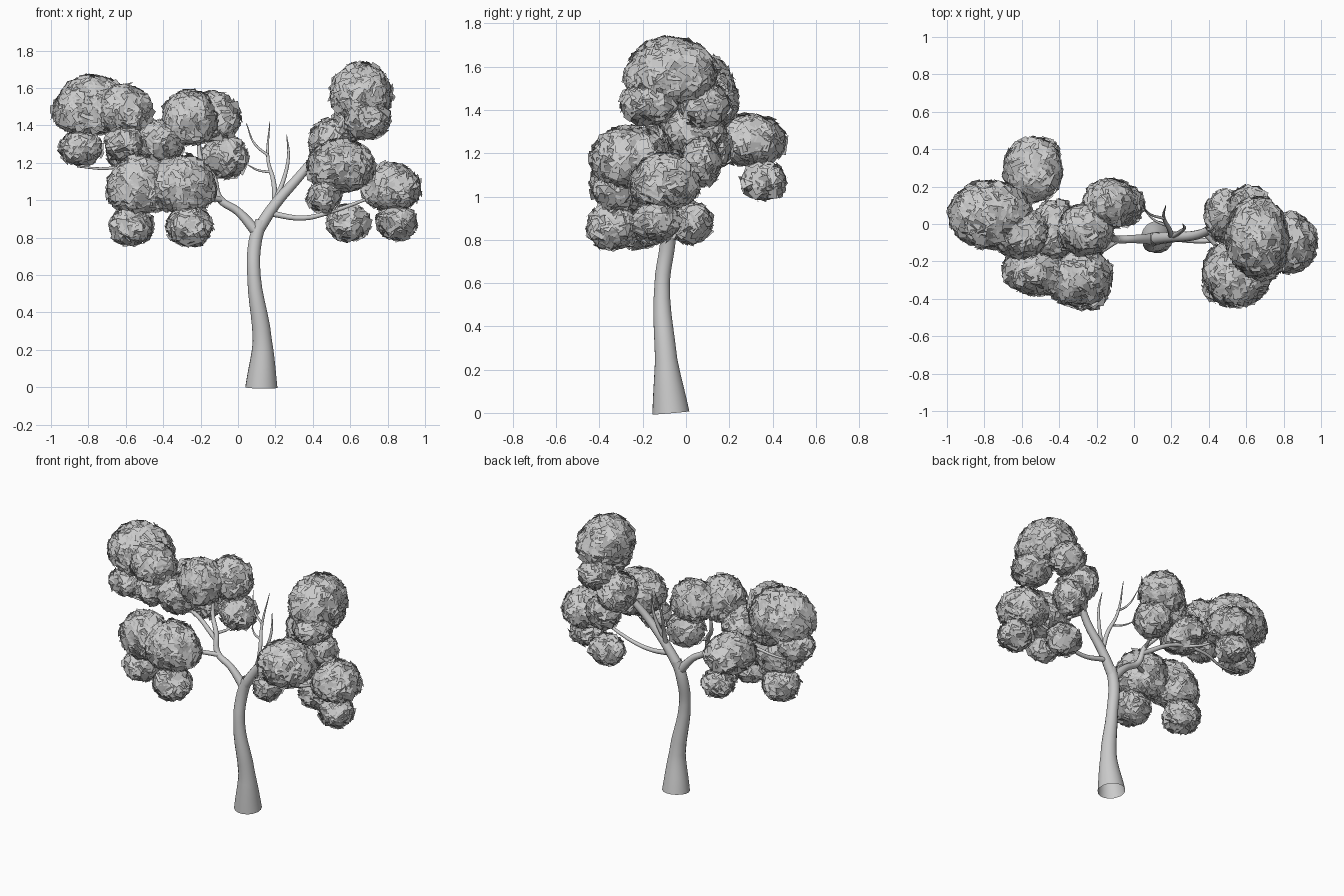
import bpy, bmesh, math, random
from mathutils import Vector, Matrix

random.seed(4)
cube = bpy.data.objects.get("Cube")
if cube:
    bpy.data.objects.remove(cube, do_unlink=True)

GREY = (0.6, 0.6, 0.6, 1)
mat = bpy.data.materials.new("plain grey")
mat.use_nodes = True
mat.diffuse_color = GREY
mat.node_tree.nodes["Principled BSDF"].inputs["Base Color"].default_value = GREY


def limb(name, points, sides=3):
    """Smooth tapering tube through (x, y, z, radius) points, open at its ends."""
    curve = bpy.data.curves.new(name, 'CURVE')
    curve.dimensions = '3D'
    curve.bevel_depth = 1.0
    curve.bevel_resolution = sides
    curve.resolution_u = 5
    spline = curve.splines.new('BEZIER')
    spline.bezier_points.add(len(points) - 1)
    for bp, (x, y, z, r) in zip(spline.bezier_points, points):
        bp.co = (x, y, z)
        bp.radius = r
        bp.handle_left_type = bp.handle_right_type = 'AUTO'
    ob = bpy.data.objects.new(name, curve)
    bpy.context.collection.objects.link(ob)
    bpy.ops.object.select_all(action='DESELECT')
    ob.select_set(True)
    bpy.context.view_layer.objects.active = ob
    bpy.ops.object.convert(target='MESH')
    ob = bpy.context.object
    ob.data.materials.clear()
    ob.data.materials.append(mat)
    bpy.ops.object.shade_smooth_by_angle(angle=math.radians(60))


def foliage(name, centre, radii, under=1.0, leaf=0.034):
    """Rounded clump: a core covered with overlapping, slightly tilted leaf plates."""
    centre, radii = Vector(centre), Vector(radii) - Vector((0.012,) * 3)

    def surface(d, k=1.0):
        drop = under if d.z < 0 else 1.0
        return centre + Vector((d.x * radii.x, d.y * radii.y, d.z * radii.z * drop)) * k

    bm = bmesh.new()
    bmesh.ops.create_icosphere(bm, subdivisions=3, radius=1)
    for v in bm.verts:
        v.co = surface(v.co.normalized(), random.uniform(0.93, 0.99))
    mean = (radii.x + radii.y + radii.z) / 3
    count = int(4.5 * math.pi * mean ** 2 / leaf ** 2)
    for i in range(count):
        # Even spiral spread of leaf plates
        z = 1 - 2 * (i + 0.5) / count
        ring, a = math.sqrt(1 - z * z), i * 2.39996
        d = Vector((ring * math.cos(a), ring * math.sin(a), z))
        normal = Vector((d.x / radii.x, d.y / radii.y, d.z / radii.z)).normalized()
        tilt = Vector([random.uniform(-0.35, 0.35) for _ in range(3)])
        frame = (normal + tilt).to_track_quat('Z', 'Y').to_matrix()
        frame = frame @ Matrix.Rotation(random.uniform(0, math.tau), 3, 'Z')
        p = surface(d, random.uniform(0.97, 1.02))
        size = leaf * random.uniform(0.75, 1.1)
        corners = [(-size, -size * 0.7), (size, -size * 0.7), (size, size * 0.7), (-size, size * 0.7)]
        face = bm.faces.new([bm.verts.new(p + frame @ Vector((u, v, 0))) for u, v in corners])
        face.normal_update()
    mesh = bpy.data.meshes.new(name)
    bm.to_mesh(mesh)
    bm.free()
    mesh.materials.append(mat)
    bpy.context.collection.objects.link(bpy.data.objects.new(name, mesh))


# Trunk
limb("trunk", [(.125, -.07, 0, .087), (.13, -.092, .25, .052), (.085, -.11, .6, .036),
               (.092, -.085, .78, .036), (.125, -.075, .89, .033)], 6)

# Main limbs
limb("right_limb", [(.1, -.08, .83, .034), (.2, -.07, .98, .029), (.33, -.06, 1.13, .025),
                    (.45, -.02, 1.28, .02), (.64, -.04, 1.52, .008)], 4)
limb("left_limb", [(.1, -.08, .83, .03), (0, -.08, .94, .022), (-.1, -.08, 1.01, .02),
                   (-.13, -.05, 1.12, .016), (-.2, .01, 1.22, .013), (-.2, .04, 1.4, .006)], 4)

# Side branches
limb("right_low_branch", [(.17, -.07, .93, .017), (.35, -.09, .905, .014),
                          (.5, -.08, .94, .012), (.8, -.1, 1.05, .006)])
limb("right_front_branch", [(.38, -.05, 1.18, .014), (.46, -.14, 1.15, .011), (.55, -.26, 1.18, .006)])
limb("left_front_branch", [(-.08, -.08, 1.0, .016), (-.22, -.17, 1.03, .013), (-.42, -.26, 1.08, .006)])
limb("left_long_branch", [(-.12, -.06, 1.08, .016), (-.35, 0, 1.2, .013),
                          (-.55, .03, 1.2, .01), (-.7, .01, 1.17, .008), (-.86, 0, 1.18, .005)])
limb("left_back_branch", [(-.4, .01, 1.2, .01), (-.48, .15, 1.19, .008), (-.55, .28, 1.25, .004)])
limb("left_top_branch", [(-.5, .02, 1.2, .01), (-.62, .02, 1.3, .008), (-.72, .02, 1.47, .004)])
limb("inner_branch", [(-.13, -.04, 1.12, .01), (-.09, .05, 1.14, .008), (-.07, .1, 1.22, .004)])

# Bare twigs
limb("tall_twig", [(.2, -.07, .98, .016), (.19, -.03, 1.1, .013), (.16, .03, 1.22, .009), (.17, .1, 1.42, .002)])
limb("right_twig", [(.2, -.07, 1.0, .014), (.25, -.04, 1.13, .011), (.27, -.02, 1.24, .008), (.26, 0, 1.35, .002)])
limb("low_twig", [(.18, -.01, 1.15, .008), (.11, .02, 1.16, .006), (.05, .08, 1.19, .002)])
limb("upper_twig", [(.16, .03, 1.24, .008), (.09, .05, 1.3, .006), (.045, .1, 1.41, .002)])

# Foliage on the left-hand side of the tree
foliage("far_crown", (-.77, .05, 1.46), (.23, .19, .215), .5)
foliage("far_crown_inner", (-.61, -.05, 1.46), (.16, .14, .17), .6)
foliage("far_crown_lower", (-.84, 0, 1.28), (.12, .12, .1))
foliage("far_crown_middle", (-.6, -.05, 1.31), (.12, .13, .11))
foliage("linking_clump", (-.42, -.03, 1.31), (.14, .16, .13))
foliage("inner_crown", (-.26, -.03, 1.42), (.155, .15, .18), .7)
foliage("inner_crown_side", (-.13, .11, 1.43), (.15, .14, .16), .8)
foliage("inner_crown_lower", (-.07, .1, 1.23), (.13, .12, .12))
foliage("front_crown", (-.3, -.28, 1.05), (.19, .17, .2), .6)
foliage("front_crown_side", (-.52, -.25, 1.05), (.19, .14, .2), .6)
foliage("front_crown_low_outer", (-.57, -.22, .86), (.125, .13, .11))
foliage("front_crown_low_inner", (-.26, -.34, .86), (.13, .13, .115))
foliage("back_crown", (-.54, .29, 1.25), (.165, .18, .14), .8)
foliage("back_crown_lower", (-.5, .36, 1.07), (.11, .11, .095))

# Foliage on the right-hand side of the tree
foliage("top_crown", (.66, -.07, 1.55), (.175, .22, .195), .6)
foliage("top_crown_lower", (.69, -.17, 1.43), (.13, .14, .11))
foliage("top_crown_back", (.62, .09, 1.42), (.12, .12, .11))
foliage("middle_clump", (.49, .04, 1.31), (.12, .15, .13))
foliage("middle_clump_back", (.58, .07, 1.16), (.12, .1, .12))
foliage("near_crown", (.55, -.26, 1.17), (.19, .19, .165), .8)
foliage("near_crown_lower", (.46, -.33, 1.02), (.1, .1, .09))
foliage("outer_crown", (.82, -.1, 1.05), (.165, .17, .155), .7)
foliage("outer_crown_low_outer", (.85, -.14, .88), (.115, .12, .1))
foliage("outer_crown_low_inner", (.59, .02, .88), (.125, .11, .105))
